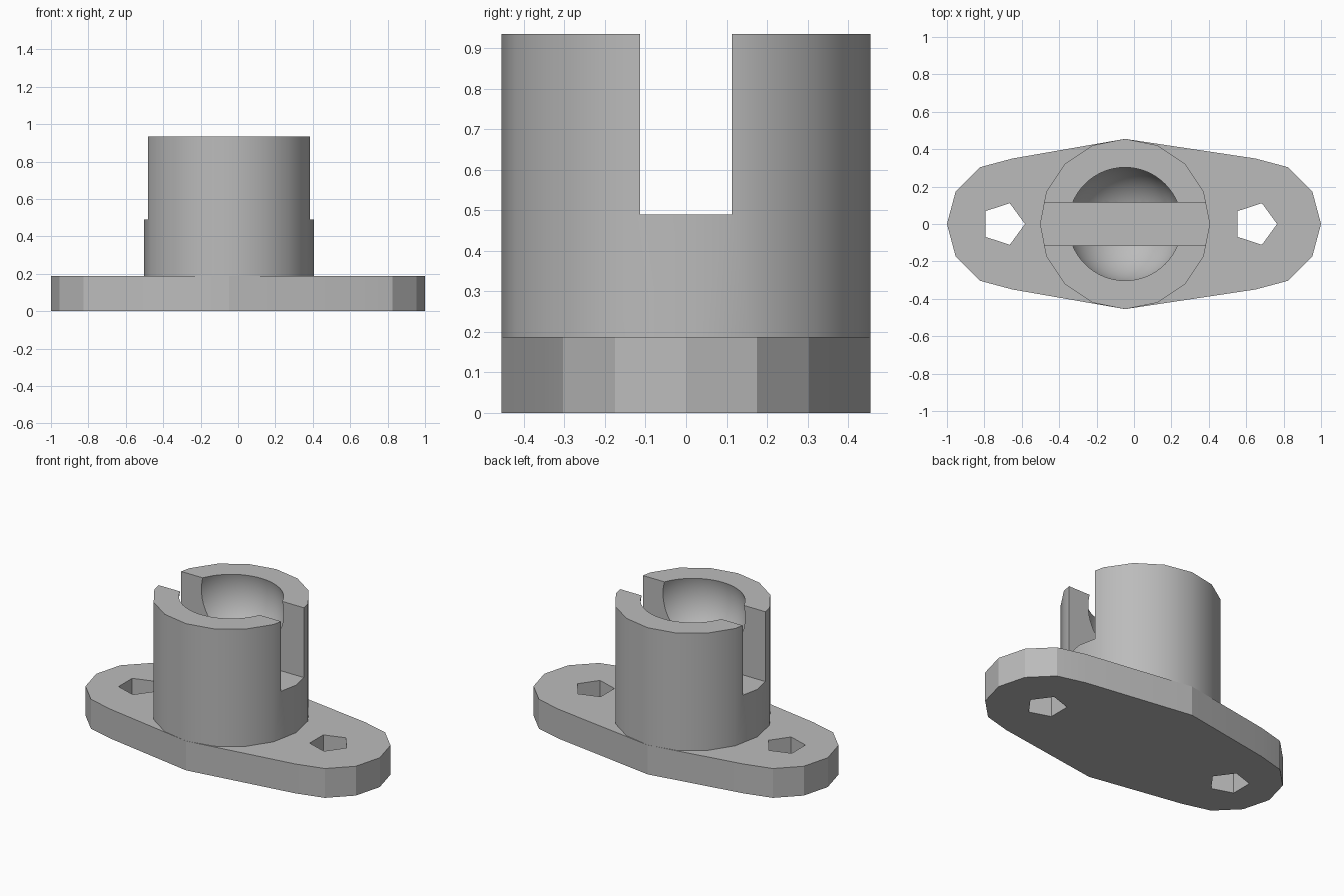
import bpy
import bmesh
import math

cube = bpy.data.objects.get("Cube")
if cube:
    bpy.data.objects.remove(cube, do_unlink=True)

grey = bpy.data.materials.new("plain grey")
grey.use_nodes = True
colour = (0.5, 0.5, 0.5, 1)
grey.diffuse_color = colour
grey.node_tree.nodes["Principled BSDF"].inputs["Base Color"].default_value = colour

TOWER_X, TOWER_R = -0.048, 0.455
PLATE_TOP, TOP = 0.187, 0.935


def ring(cx, radius, sides):
    """Corners of a regular polygon with one corner pointing to +x."""
    return [(cx + radius * math.cos(i * math.tau / sides),
             radius * math.sin(i * math.tau / sides)) for i in range(sides)]


def prism(name, outline, z0, z1):
    """Extrude a flat outline from z0 to z1."""
    bm = bmesh.new()
    face = bm.faces.new([bm.verts.new((x, y, z0)) for x, y in outline])
    grown = bmesh.ops.extrude_face_region(bm, geom=[face])["geom"]
    bmesh.ops.translate(bm, vec=(0, 0, z1 - z0),
                        verts=[g for g in grown if isinstance(g, bmesh.types.BMVert)])
    bmesh.ops.recalc_face_normals(bm, faces=bm.faces)
    return finish(name, bm)


def finish(name, bm):
    mesh = bpy.data.meshes.new(name)
    bm.to_mesh(mesh)
    bm.free()
    mesh.materials.append(grey)
    obj = bpy.data.objects.new(name, mesh)
    bpy.context.collection.objects.link(obj)
    return obj


def cut(obj, cutters, angle):
    """Subtract the cutters, then smooth the shallow edges."""
    bpy.ops.object.select_all(action="DESELECT")
    bpy.context.view_layer.objects.active = obj
    obj.select_set(True)
    for cutter in cutters:
        mod = obj.modifiers.new("cut", "BOOLEAN")
        mod.operation, mod.solver, mod.object = "DIFFERENCE", "EXACT", cutter
        bpy.ops.object.modifier_apply(modifier=mod.name)
    for cutter in cutters:
        bpy.data.objects.remove(cutter, do_unlink=True)
    bpy.ops.object.shade_smooth_by_angle(angle=math.radians(angle))


# Base plate: rounded ends joined to a wide middle
right_end = [p for p in ring(0.65, 0.35, 12) if p[0] > 0.64]
right_end.sort(key=lambda p: p[1])
left_end = [(-x, -y) for x, y in right_end]
plate = prism("base_plate", right_end + [(TOWER_X, TOWER_R)]
              + left_end + [(TOWER_X, -TOWER_R)], 0, PLATE_TOP)
holes = [prism("hole_cutter", ring(x, 0.117, 5), -0.1, 0.4) for x in (-0.70, 0.648)]
cut(plate, holes, 14)

# Slotted tower with a ball socket
tower = prism("socket_tower", ring(TOWER_X, TOWER_R, 16), 0.1, TOP)
slot = prism("slot_cutter", [(-0.8, -0.114), (0.8, -0.114),
                             (0.8, 0.114), (-0.8, 0.114)], 0.49, 1.3)
ball = bmesh.new()
bmesh.ops.create_uvsphere(ball, u_segments=64, v_segments=32, radius=0.312)
bmesh.ops.translate(ball, verts=ball.verts, vec=(TOWER_X, 0, 0.86))
cut(tower, [finish("ball_cutter", ball), slot], 30)
